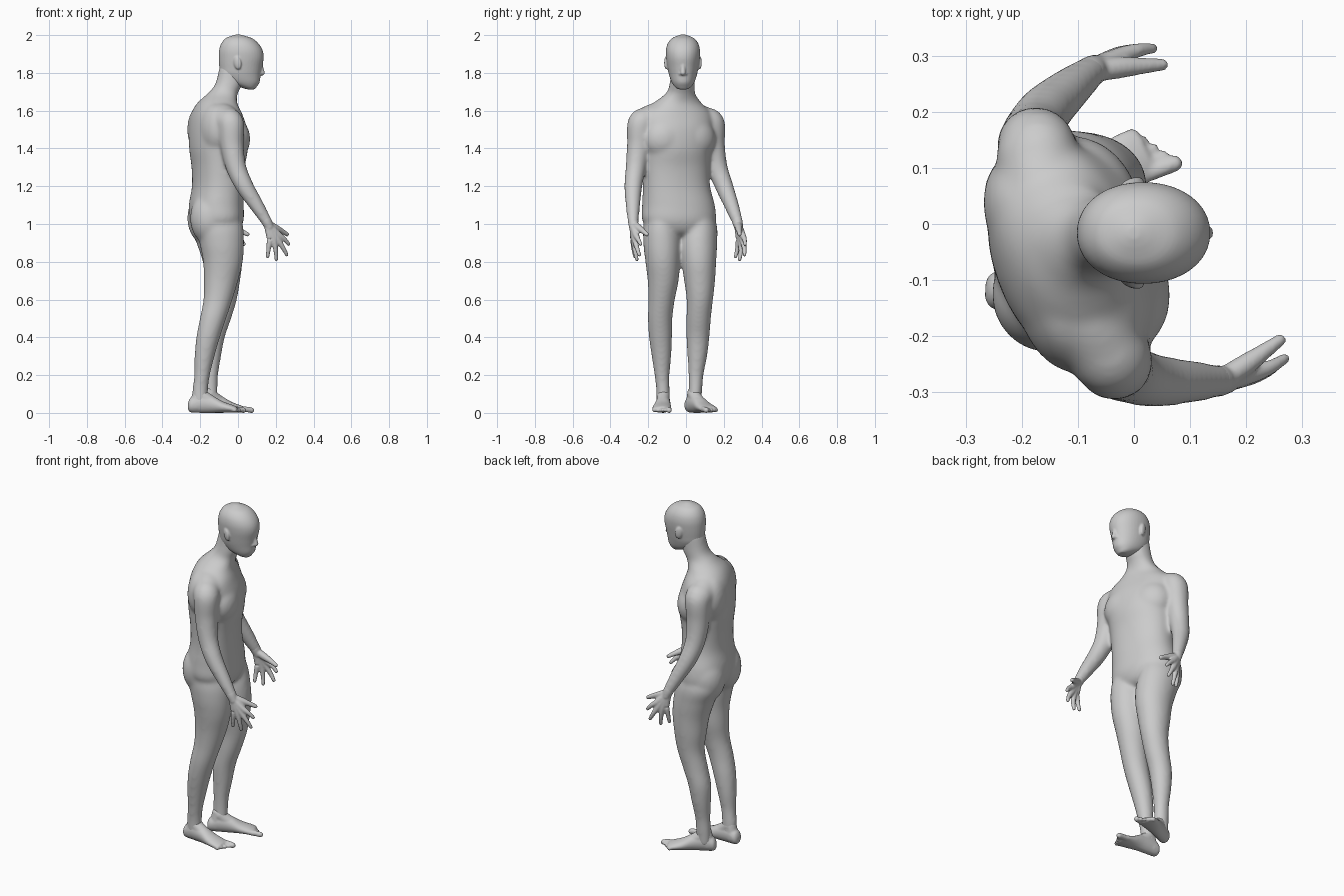
import bpy, bmesh, math
from mathutils import Vector, Matrix

# Torso symmetry plane: the upper body is turned about 20 degrees from +x
MID, TURN = Vector((-0.112, -0.055, 0)), math.radians(20)
FRAME = Matrix.Translation(MID) @ Matrix.Rotation(TURN, 4, 'Z')
# The left arm mirrors the right one and hangs slightly further back
LEAN = Matrix(((1, 0, .045, -.0675), (0, 1, .03, -.045), (0, 0, 1, 0), (0, 0, 0, 1)))
MIRROR = LEAN @ FRAME @ Matrix.Diagonal((1, -1, 1, 1)) @ FRAME.inverted()
ID = Matrix.Identity(4)
SKIN = bpy.data.materials.new("grey")
SKIN.diffuse_color = (.68, .68, .68, 1)


def spline(rows, n=6):
    """Catmull-Rom through tuples of any length."""
    out = []
    for i in range(len(rows) - 1):
        a, b, c, d = (rows[max(i - 1, 0)], rows[i], rows[i + 1],
                      rows[min(i + 2, len(rows) - 1)])
        for k in range(n):
            t = k / n
            out.append([0.5 * (2 * q + (r - p) * t + (2 * p - 5 * q + 4 * r - s) * t * t
                               + (3 * q - p - 3 * r + s) * t ** 3)
                        for p, q, r, s in zip(a, b, c, d)])
    return out + [list(rows[-1])]


def loft(bm, rings, m=ID):
    vs = [[bm.verts.new(m @ p) for p in ring] for ring in rings]
    n = len(vs[0])
    for a, b in zip(vs, vs[1:]):
        for i in range(n):
            bm.faces.new((a[i], a[(i + 1) % n], b[(i + 1) % n], b[i]))
    bm.faces.new(vs[0][::-1])
    bm.faces.new(vs[-1])


def column(bm, rows, power=2.0, m=ID):
    """Stack of level ovals: x, y, z, x radius, y radius, turn in degrees."""
    rings = []
    for x, y, z, rx, ry, turn in spline(rows):
        rot, ring = Matrix.Rotation(math.radians(turn), 3, 'Z'), []
        for i in range(40):
            a = 2 * math.pi * i / 40
            c, s = math.cos(a), math.sin(a)
            ring.append(rot @ Vector((rx * math.copysign(abs(c) ** (2 / power), c),
                                      ry * math.copysign(abs(s) ** (2 / power), s), 0))
                        + Vector((x, y, z)))
        rings.append(ring)
    loft(bm, rings, m)


def ball(bm, pos, size, m=ID):
    bmesh.ops.create_uvsphere(bm, u_segments=24, v_segments=16, radius=1,
                              matrix=m @ Matrix.Translation(pos) @ Matrix.Diagonal((*size, 1)))


def limb(bm, rows, m=ID):
    """Round tube with round ends: x, y, z, radius."""
    pts = spline(rows)
    rings = []
    for i, p in enumerate(pts):
        d = Vector(pts[min(i + 1, len(pts) - 1)][:3]) - Vector(pts[max(i - 1, 0)][:3])
        q = d.to_track_quat('Z', 'Y')
        rings.append([Vector(p[:3]) + q @ Vector((p[3] * math.cos(a), p[3] * math.sin(a), 0))
                      for a in (2 * math.pi * k / 20 for k in range(20))])
    loft(bm, rings, m)
    for p in (rows[0], rows[-1]):
        ball(bm, p[:3], [p[3]] * 3, m)


def finish(bm, name, voxel, smooth):
    """Fuse the overlapping pieces into one smooth skin."""
    bmesh.ops.recalc_face_normals(bm, faces=bm.faces)
    me = bpy.data.meshes.new(name)
    bm.to_mesh(me)
    bm.free()
    me.materials.append(SKIN)
    ob = bpy.data.objects.new(name, me)
    bpy.context.collection.objects.link(ob)
    r = ob.modifiers.new("Fuse", 'REMESH')
    r.mode, r.voxel_size, r.use_smooth_shade = 'VOXEL', voxel, True
    s = ob.modifiers.new("Soften", 'SMOOTH')
    s.factor, s.iterations = 0.5, smooth


# Torso and neck
body = bmesh.new()
column(body, [(-.105, -.025, .93, .06, .09, 12), (-.11, -.03, .96, .11, .155, 12),
              (-.113, -.037, 1.02, .138, .196, 12), (-.115, -.04, 1.1, .14, .194, 13),
              (-.107, -.05, 1.2, .13, .18, 16), (-.105, -.053, 1.3, .133, .181, 18),
              (-.103, -.053, 1.4, .147, .188, 20), (-.106, -.053, 1.5, .143, .2, 20),
              (-.113, -.053, 1.58, .123, .195, 20), (-.11, -.045, 1.64, .1, .13, 20),
              (-.082, -.03, 1.69, .08, .078, 15), (-.05, -.02, 1.74, .071, .067, 8),
              (-.03, -.015, 1.84, .066, .063, 0)], 2.2)
for side in (-1, 1):
    ball(body, (.055, side * .075, 1.45), (.096, .125, .12), FRAME)       # chest
    ball(body, (-.045, side * .085, 1.5), (.08, .12, .14), FRAME)         # shoulder blade
    limb(body, [(-.02, side * .07, 1.565, .085), (-.005, side * .13, 1.555, .08),
                (0, side * .185, 1.54, .071)], FRAME)                     # shoulder slope
for x, y in ((-.15, -.125), (-.165, .045)):
    ball(body, (x, y, 1.03), (.104, .105, .14))                           # buttock

# Arms: the right one as drawn, the left one mirrored in the torso plane
arm = [(-.065, -.2, 1.55, .068), (-.038, -.24, 1.53, .071), (-.032, -.25, 1.42, .063),
       (-.01, -.266, 1.3, .054), (.035, -.279, 1.2, .048), (.098, -.281, 1.1, .039),
       (.148, -.28, 1.02, .03), (.16, -.28, 1.0, .026)]
for m in (ID, MIRROR):
    limb(body, arm, m)

# Legs: shared heights and radii, own centre lines
leg = [(1.12, .09, .06), (1.0, .125, .094), (.9, .118, .1), (.8, .105, .092), (.7, .091, .082),
       (.6, .077, .07), (.5, .07, .065), (.4, .063, .061), (.3, .053, .052), (.2, .042, .04),
       (.12, .042, .036), (.04, .042, .036)]
right = [(-.1, -.115), (-.1, -.128), (-.086, -.126), (-.08, -.123), (-.09, -.121), (-.106, -.129),
         (-.132, -.137), (-.158, -.135), (-.177, -.13), (-.19, -.127), (-.2, -.122), (-.2, -.12)]
left = [(-.13, .05), (-.13, .068), (-.102, .065), (-.082, .068), (-.08, .072), (-.083, .073),
        (-.106, .067), (-.133, .063), (-.142, .06), (-.147, .053), (-.15, .05), (-.15, .045)]
for path in (right, left):
    column(body, [(x, y, z, rx, ry, 0) for (x, y), (z, rx, ry) in zip(path, leg)])
finish(body, "body", .0085, 20)

# Feet: vertical oval sections along the sole, plus five toes
feet = bmesh.new()
sole = [(-.065, 0, .035, .015, .018), (-.05, 0, .042, .033, .039), (0, 0, .052, .037, .052),
        (.06, 0, .046, .04, .046), (.12, .002, .031, .048, .03), (.17, .002, .022, .051, .021),
        (.195, .0, .018, .045, .015)]
for pos, turn, side in (((-.2, -.12, 0), -2, -1), ((-.15, .042, 0), 26, 1)):
    m = (Matrix.Translation(pos) @ Matrix.Rotation(math.radians(turn), 4, 'Z')
         @ Matrix.Diagonal((1, side, 1, 1)))
    loft(feet, [[Vector((f, o + w * math.cos(a), z + h * math.sin(a)))
                 for a in (2 * math.pi * k / 28 for k in range(28))]
                for f, o, z, w, h in spline(sole)], m)
    limb(feet, [(0, 0, .1, .034), (.03, 0, .075, .034), (.08, 0, .045, .033)], m)  # instep
    limb(feet, [(-.01, 0, .11, .03), (-.02, 0, .04, .036)], m)                     # heel cord
    for i in range(5):
        o, r = -.036 + .019 * i, (.015 if i == 0 else .01)
        limb(feet, [(.17, o * .9, .02, r), (.205 - .009 * i, o, .018, r),
                    (.228 - .011 * i, o * 1.06, .014, r)], m)
finish(feet, "feet", .005, 5)

# Hands: palm, spread fingers and thumb, mirrored like the arms
fingers = [((.212, -.266, .945), (.245, -.254, .92), (.268, -.24, .893)),
           ((.205, -.271, .925), (.238, -.26, .875), (.258, -.247, .837)),
           ((.188, -.276, .918), (.2, -.27, .86), (.203, -.26, .812)),
           ((.168, -.279, .925), (.162, -.277, .87), (.157, -.27, .827))]
hands = bmesh.new()
for m in (ID, MIRROR):
    limb(hands, [(.125, -.282, 1.06, .024), (.148, -.28, 1.02, .028), (.165, -.278, .985, .024)], m)
    for base, mid, tip in fingers:
        limb(hands, [(.155, -.28, 1.0, .02), (*base, .017), (*mid, .0125), (*tip, .0095)], m)
    limb(hands, [(.16, -.275, 1.0, .02), (.2, -.25, .978, .019), (.235, -.225, .96, .014),
                 (.26, -.207, .945, .011)], m)
finish(hands, "hands", .005, 3)

# Head: skull, jaw and small features
head = bmesh.new()
Y = -.016
column(head, [(x, Y, z, rx, ry, 0) for z, x, rx, ry in
              [(1.713, .068, .02, .022), (1.724, .055, .042, .041), (1.75, .03, .084, .06),
               (1.79, .014, .106, .074), (1.83, .014, .113, .082), (1.88, .017, .119, .089),
               (1.92, .015, .115, .09), (1.955, .01, .099, .081), (1.982, .005, .072, .06),
               (1.996, .001, .036, .032), (2.003, 0, .01, .01)]], 2.1)
limb(head, [(.117, Y, 1.86, .012), (.122, Y, 1.825, .013), (.128, Y, 1.8, .014)])   # nose
ball(head, (.1, Y, 1.763), (.016, .026, .009))                                     # upper lip
ball(head, (.096, Y, 1.75), (.016, .023, .009))                                    # lower lip
ball(head, (.076, Y, 1.73), (.02, .026, .018))                                     # chin
for side in (-1, 1):
    ball(head, (.114, Y + side * .014, 1.795), (.012, .01, .009))                  # nostril
    limb(head, [(.117, Y + side * .012, 1.868, .013), (.104, Y + side * .04, 1.872, .013),
                (.076, Y + side * .062, 1.866, .013)])                             # brow
    tilt = (Matrix.Translation((-.003, Y + side * .088, 1.853))
            @ Matrix.Rotation(math.radians(-10), 4, 'Y')
            @ Matrix.Rotation(math.radians(side * 20), 4, 'Z'))
    ball(head, (0, 0, 0), (.021, .01, .036), tilt)                                 # ear
finish(head, "head", .0045, 5)
